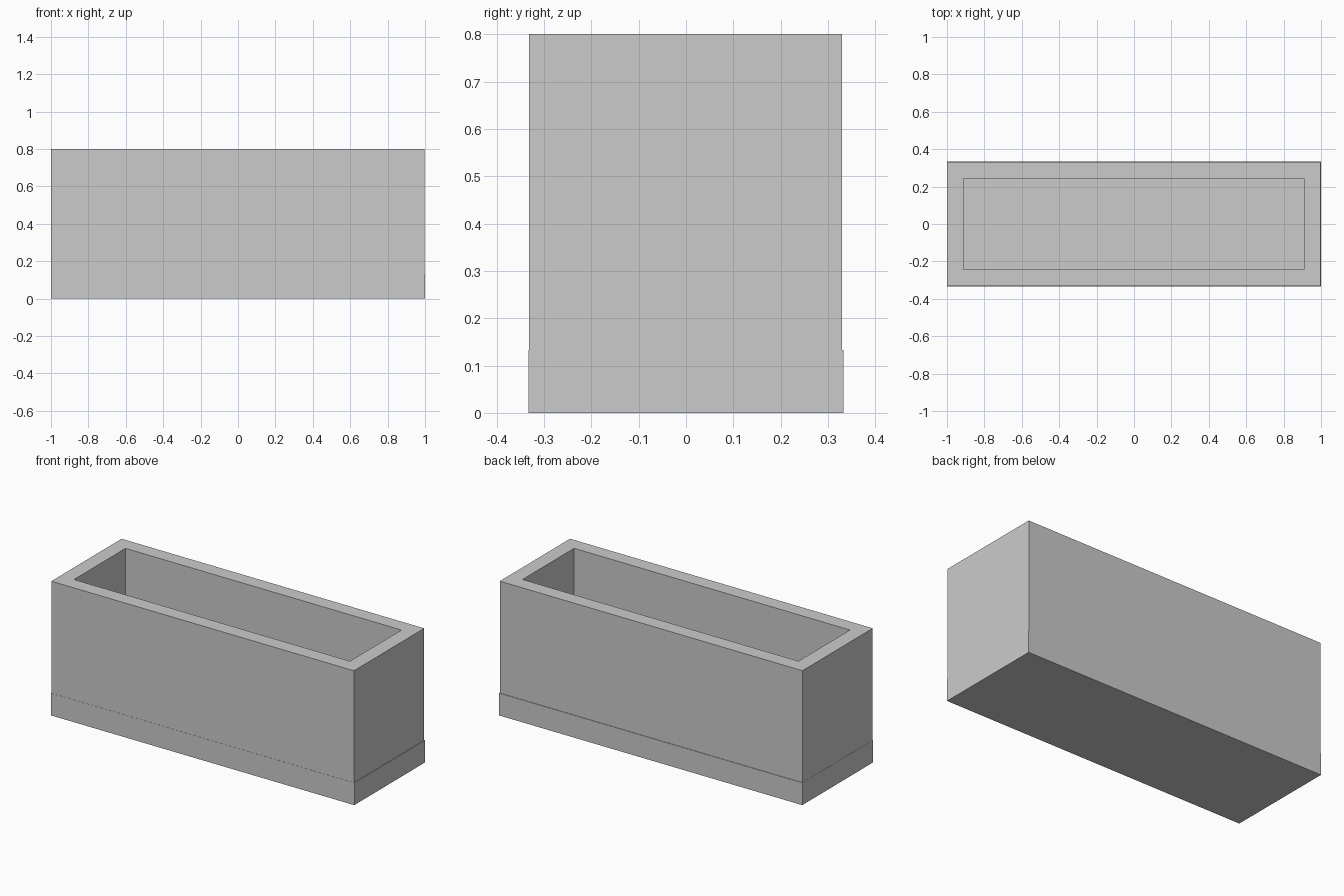
import bpy
import bmesh
from mathutils import Matrix, Vector

default = bpy.data.objects.get("Cube")
if default:
    bpy.data.objects.remove(default, do_unlink=True)

grey = bpy.data.materials.new("plain grey")
grey.use_nodes = True
grey.diffuse_color = (0.6, 0.6, 0.6, 1)
grey.node_tree.nodes["Principled BSDF"].inputs["Base Color"].default_value = grey.diffuse_color

WIDTH, DEPTH, HEIGHT = 2.0, 0.666, 0.8
BASE_TOP = 0.133
WALL = 0.088
LEDGE = 0.003
LIP = 0.001


def box(bm, low, high):
    """Add a box between two corners and return its faces."""
    low, high = Vector(low), Vector(high)
    matrix = Matrix.Translation((low + high) / 2) @ Matrix.Diagonal((*(high - low), 1))
    verts = bmesh.ops.create_cube(bm, size=1, matrix=matrix)["verts"]
    return list({f for v in verts for f in v.link_faces})


def finish(name, bm):
    mesh = bpy.data.meshes.new(name)
    bm.to_mesh(mesh)
    bm.free()
    mesh.materials.append(grey)
    obj = bpy.data.objects.new(name, mesh)
    bpy.context.collection.objects.link(obj)


x, y = WIDTH / 2, DEPTH / 2

# Solid base slab
bm = bmesh.new()
box(bm, (-x, -y, 0), (x, y, BASE_TOP))
finish("base_slab", bm)

# Open trough walls, set slightly in from the slab, most at the back and left
bm = bmesh.new()
faces = box(bm, (LIP - x, LIP - y, BASE_TOP), (x - LEDGE, y - LEDGE, HEIGHT))
bm.normal_update()
top = [f for f in faces if f.normal.z > 0.5]
bottom = [f for f in faces if f.normal.z < -0.5]
bmesh.ops.inset_region(bm, faces=top, thickness=WALL, use_even_offset=True)
# Sink the inset face down to the slab to form the cavity
cavity = bmesh.ops.extrude_discrete_faces(bm, faces=top)["faces"]
for vert in cavity[0].verts:
    vert.co.z = BASE_TOP + LIP
bmesh.ops.delete(bm, geom=bottom, context="FACES_ONLY")
finish("trough_walls", bm)
